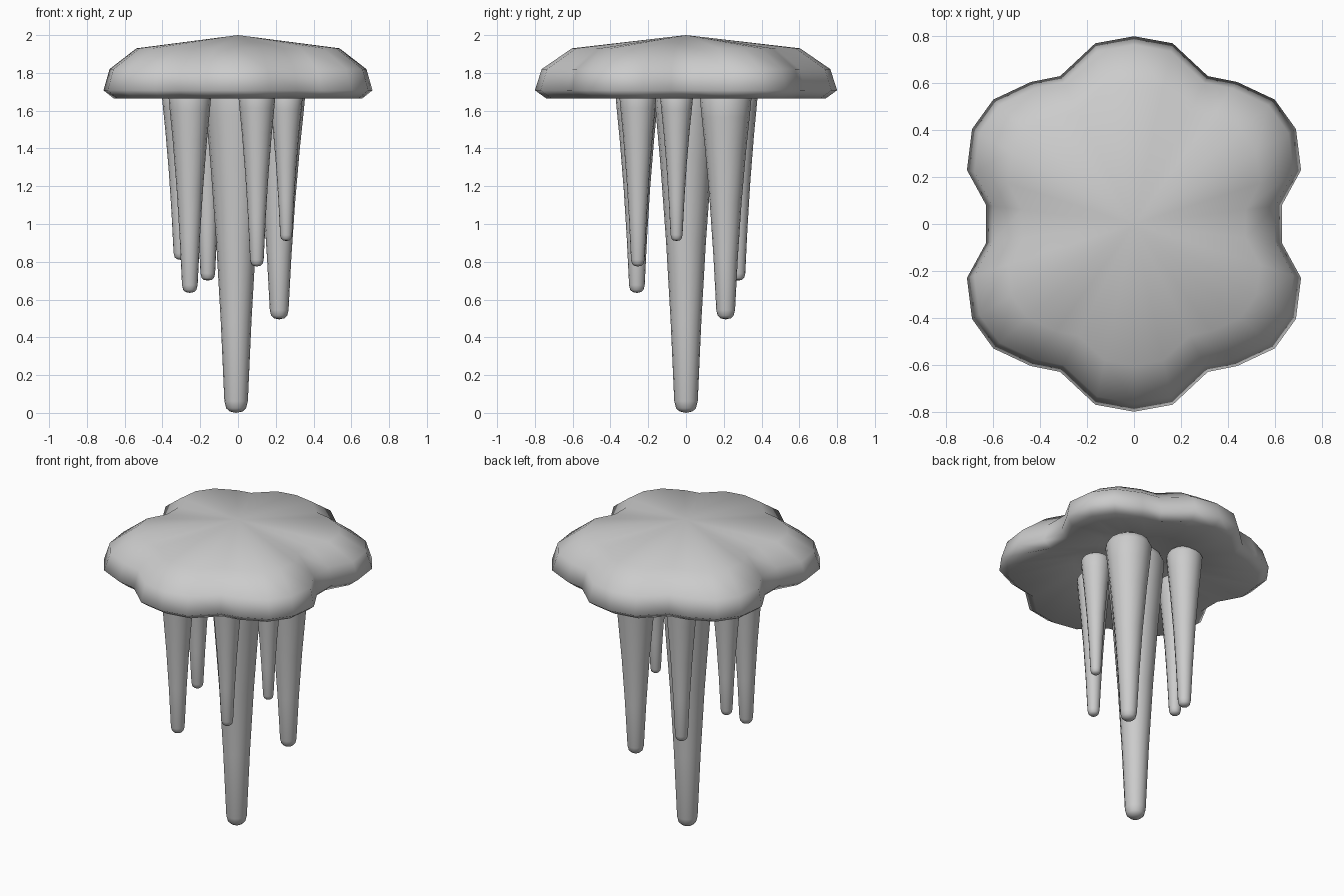
import bpy, bmesh, math

if "Cube" in bpy.data.objects:
    bpy.data.objects.remove(bpy.data.objects["Cube"])

grey = bpy.data.materials.new("stone_grey")
grey.diffuse_color = (0.6, 0.6, 0.6, 1)
grey.use_nodes = True
grey.node_tree.nodes["Principled BSDF"].inputs["Base Color"].default_value = grey.diffuse_color


def skin(name, rings, bottom, top, angle):
    """Join rings of points, listed bottom to top, and close both ends with a point."""
    bm = bmesh.new()
    loops = [[bm.verts.new(p) for p in ring] for ring in rings]
    n = len(loops[0])
    low, high = bm.verts.new(bottom), bm.verts.new(top)
    for i in range(n):
        j = (i + 1) % n
        bm.faces.new((low, loops[0][j], loops[0][i]))
        bm.faces.new((high, loops[-1][i], loops[-1][j]))
        for a, b in zip(loops, loops[1:]):
            bm.faces.new((a[i], a[j], b[j], b[i]))
    bmesh.ops.recalc_face_normals(bm, faces=bm.faces)
    mesh = bpy.data.meshes.new(name)
    bm.to_mesh(mesh)
    bm.free()
    mesh.materials.append(grey)
    obj = bpy.data.objects.new(name, mesh)
    bpy.context.collection.objects.link(obj)
    bpy.ops.object.select_all(action="DESELECT")
    obj.select_set(True)
    bpy.context.view_layer.objects.active = obj
    bpy.ops.object.shade_smooth_by_angle(angle=math.radians(angle))
    return obj


# Lobed cap: one quarter of the outline, mirrored to all four quarters
quarter = [(0, .80), (.165, .77), (.315, .63), (.44, .605), (.60, .53),
           (.69, .405), (.712, .23), (.63, .08)]
half = quarter + [(x, -y) for x, y in reversed(quarter)]
outline = half + [(-x, y) for x, y in reversed(half[1:-1])]
# Hollow underside first, then the rim, shoulder and shallow peak
cap_profile = [(.45, 1.75), (.925, 1.665), (1.0, 1.708), (.955, 1.82), (.755, 1.93)]
skin("cap", [[(x * s, y * s, z) for x, y in outline] for s, z in cap_profile],
     (0, 0, 1.82), (0, 0, 2.0), 85)

# Hanging spikes: slim rounded tip, flaring to a domed root inside the cap
FLARE = [(.0, .36), (.25, .47), (.5, .61), (.75, .79), (.9, .92), (1, 1.0)]
DOME = [(.88, .26), (.6, .44), (.3, .52)]


def spike(name, x, y, tip, radius, root, sides=16):
    tip_r = radius * FLARE[0][1]
    profile = [(tip_r * .55, tip + tip_r * .12), (tip_r * .85, tip + tip_r * .4)]
    start = tip + tip_r
    profile += [(radius * r, start + (root - start) * t) for t, r in FLARE]
    profile += [(radius * r, root + radius * h) for r, h in DOME]
    rings = [[(x + r * math.cos(math.tau * i / sides),
               y + r * math.sin(math.tau * i / sides), z) for i in range(sides)]
             for r, z in profile]
    skin(name, rings, (x, y, tip), (x, y, root + radius * .55), 70)


spike("centre_spike", -.01, 0, 0, .173, 1.75)
spike("front_left_spike", -.255, -.26, .635, .115, 1.70)
spike("back_right_spike", .218, .21, .495, .138, 1.68)
spike("front_right_spike", .10, -.255, .775, .10, 1.70)
spike("right_spike", .255, -.05, .91, .088, 1.68)
spike("back_left_spike", -.16, .275, .70, .108, 1.72)
spike("left_spike", -.305, .015, .81, .10, 1.70)
